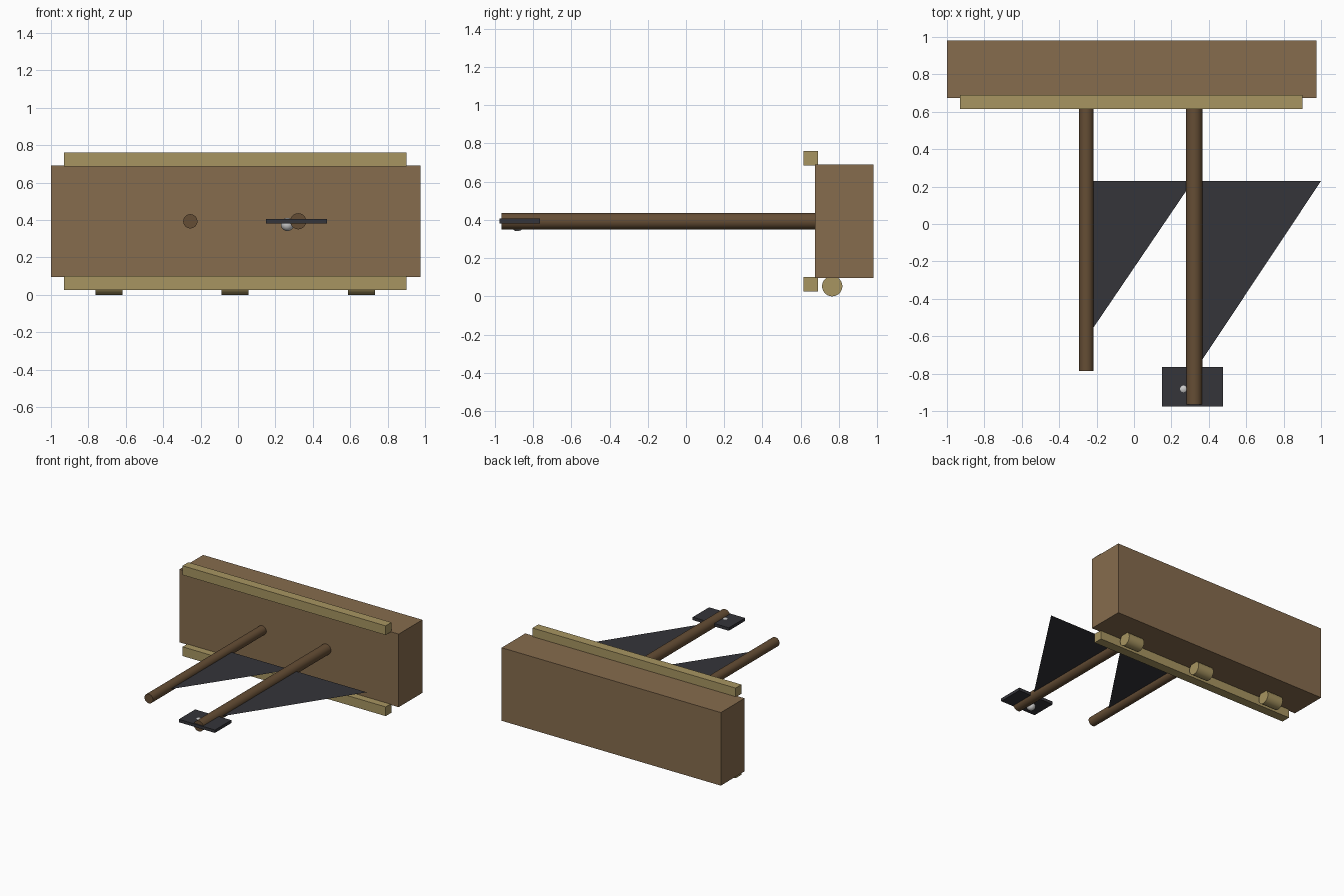
import bpy
import bmesh
from math import pi, radians

if "Cube" in bpy.data.objects:
    bpy.data.objects.remove(bpy.data.objects["Cube"])


def material(name, rgb):
    m = bpy.data.materials.new(name)
    m.diffuse_color = (*rgb, 1)
    m.use_nodes = True
    m.node_tree.nodes["Principled BSDF"].inputs["Base Color"].default_value = m.diffuse_color
    return m


WOOD = material("wood", (0.24, 0.15, 0.075))
PALE = material("pale_wood", (0.39, 0.30, 0.12))
DARK = material("dark_wood", (0.13, 0.075, 0.035))
BLACK = material("black", (0.035, 0.035, 0.042))


def finish(name, mat):
    ob = bpy.context.object
    ob.name = name
    if mat:
        ob.data.materials.append(mat)
    return ob


def box(name, lo, hi, mat):
    bpy.ops.mesh.primitive_cube_add(size=1, location=[(a + b) / 2 for a, b in zip(lo, hi)])
    bpy.context.object.scale = [b - a for a, b in zip(lo, hi)]
    bpy.ops.object.transform_apply(location=False, rotation=False, scale=True)
    return finish(name, mat)


def rod(name, center, radius, length, rotation, mat):
    bpy.ops.mesh.primitive_cylinder_add(vertices=32, radius=radius, depth=length,
                                        location=center, rotation=rotation)
    bpy.ops.object.shade_smooth_by_angle(angle=radians(30))
    return finish(name, mat)


def flag(name, points, z, mat):
    bm = bmesh.new()
    bm.faces.new([bm.verts.new((x, y, z)) for x, y in points])
    me = bpy.data.meshes.new(name)
    bm.to_mesh(me)
    bm.free()
    ob = bpy.data.objects.new(name, me)
    bpy.context.collection.objects.link(ob)
    me.materials.append(mat)


# Main body with a rail along its upper and lower front edges
box("body", (-1, 0.675, 0.095), (0.975, 0.98, 0.69), WOOD)
for name, z in (("upper_rail", 0.685), ("lower_rail", 0.025)):
    box(name, (-0.93, 0.615, z), (0.9, 0.69, z + 0.075), PALE)

# Round feet lying sideways under the body
for i, x in enumerate((-0.69, -0.015, 0.66)):
    rod(f"foot_{i + 1}", (x, 0.765, 0.053), 0.053, 0.144, (0, pi / 2, 0), PALE)

# Two poles, each with a flat triangular pennant
for name, x, z, r, y0, y1, tip in (("short", -0.255, 0.393, 0.038, -0.785, -0.61, 0.315),
                                   ("long", 0.322, 0.393, 0.043, -0.965, -0.79, 1.0)):
    rod(f"{name}_pole", (x, (y0 + 0.7) / 2, z), r, 0.7 - y0, (pi / 2, 0, 0), DARK)
    flag(f"{name}_pennant", ((x, y1), (tip, 0.23), (x, 0.23)), z, BLACK)

# Plate at the tip of the long pole with a small ball set in it
box("tip_plate", (0.15, -0.975, 0.382), (0.475, -0.765, 0.406), BLACK)
bpy.ops.mesh.primitive_uv_sphere_add(segments=24, ring_count=12, radius=0.035,
                                     location=(0.264, -0.882, 0.376))
bpy.ops.object.shade_smooth()
finish("ball", None)
